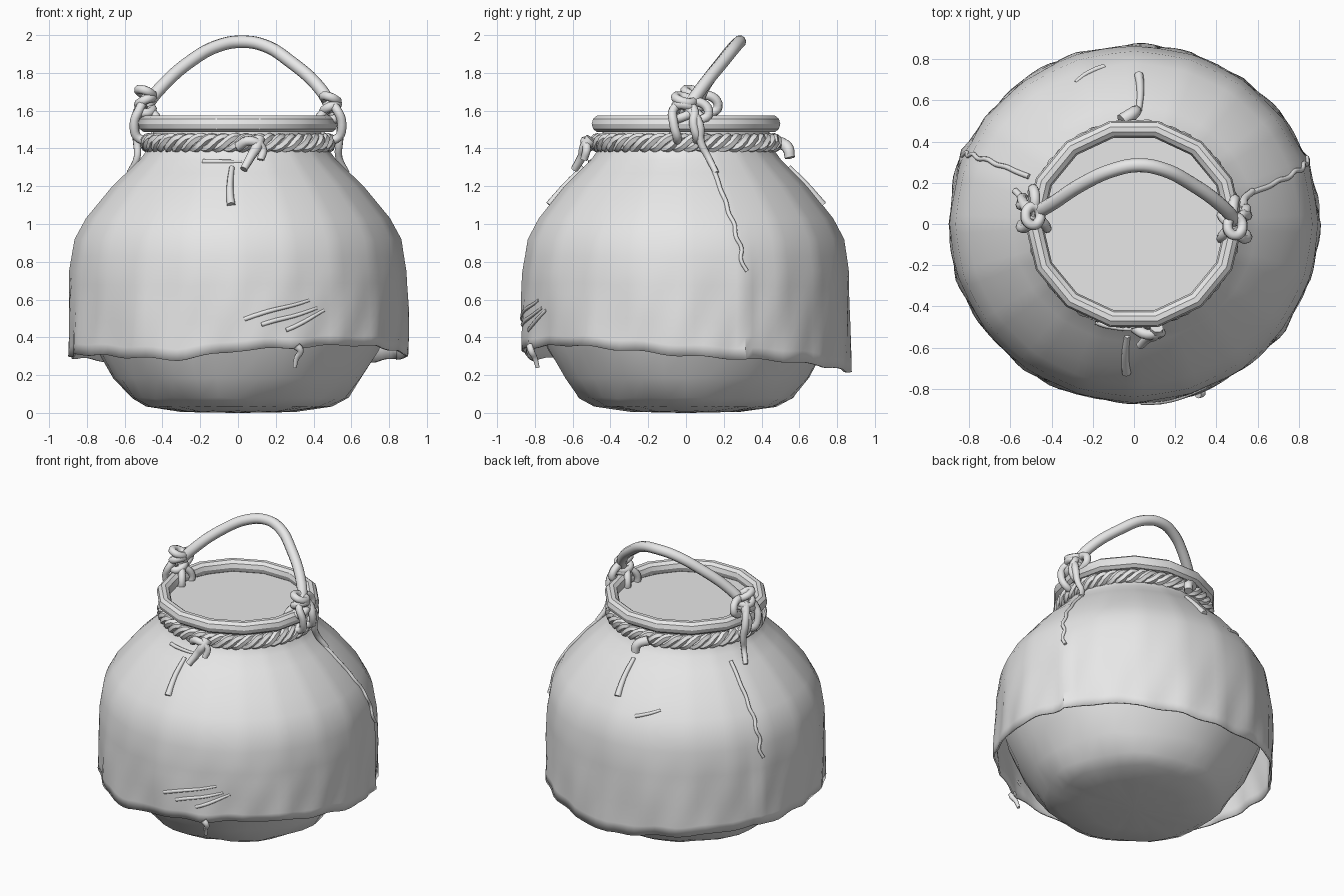
import bpy, bmesh, random
from math import sin, cos, pi, exp, radians, atan2
from mathutils import Vector

random.seed(4)
if "Cube" in bpy.data.objects:
    bpy.data.objects.remove(bpy.data.objects["Cube"], do_unlink=True)

clay = bpy.data.materials.new("light grey")
clay.use_nodes = True
clay.diffuse_color = (0.8, 0.8, 0.8, 1)
clay.node_tree.nodes["Principled BSDF"].inputs["Base Color"].default_value = (0.8, 0.8, 0.8, 1)


def finish(obj, angle=35):
    obj.data.materials.append(clay)
    bpy.ops.object.select_all(action="DESELECT")
    obj.select_set(True)
    bpy.context.view_layer.objects.active = obj
    bpy.ops.object.shade_smooth_by_angle(angle=radians(angle))
    return obj


def loft(name, rows, sides, point, cap=False, angle=35):
    """Skin rings of points; point(row, angle) gives each position."""
    bm = bmesh.new()
    rings = [[bm.verts.new(point(r, 2 * pi * i / sides)) for i in range(sides)] for r in rows]
    for low, high in zip(rings, rings[1:]):
        for i in range(sides):
            j = (i + 1) % sides
            bm.faces.new((low[i], low[j], high[j], high[i]))
    if cap:
        bm.faces.new(rings[0][::-1])
    mesh = bpy.data.meshes.new(name)
    bm.to_mesh(mesh)
    bm.free()
    obj = bpy.data.objects.new(name, mesh)
    bpy.context.collection.objects.link(obj)
    return finish(obj, angle)


def tube(name, points, radius, cyclic=False, taper=1.0, smooth=True, sides=2):
    """Round cord through the points, turned into a mesh."""
    curve = bpy.data.curves.new(name, "CURVE")
    curve.dimensions = "3D"
    curve.bevel_depth = radius
    curve.bevel_resolution = sides
    curve.use_fill_caps = True
    curve.resolution_u = 5
    if smooth:
        spline = curve.splines.new("BEZIER")
        spline.bezier_points.add(len(points) - 1)
        knots = spline.bezier_points
    else:
        spline = curve.splines.new("POLY")
        spline.points.add(len(points) - 1)
        knots = spline.points
    for i, (k, p) in enumerate(zip(knots, points)):
        k.co = p if smooth else (*p, 1)
        k.radius = 1 + (taper - 1) * i / max(1, len(points) - 1)
        if smooth:
            k.handle_left_type = k.handle_right_type = "AUTO"
    spline.use_cyclic_u = cyclic
    obj = bpy.data.objects.new(name, curve)
    bpy.context.collection.objects.link(obj)
    bpy.ops.object.select_all(action="DESELECT")
    obj.select_set(True)
    bpy.context.view_layer.objects.active = obj
    bpy.ops.object.convert(target="MESH")
    return finish(bpy.context.view_layer.objects.active, 50)


def lookup(table, z):
    """Linear interpolation in a rising table of (key, value)."""
    for (a, va), (b, vb) in zip(table, table[1:]):
        if z <= b:
            return va + (vb - va) * max(0, z - a) / (b - a)
    return table[-1][1]


def facet(a, n):
    step = 2 * pi / n
    return 0.5 + 0.5 * cos(step / 2) / cos(a % step - step / 2)


# Cloth draped over the jar
PROFILE = [(0.2, 0.9), (0.5, 0.9), (0.75, 0.893), (0.92, 0.865), (1.03, 0.805),
           (1.2, 0.665), (1.34, 0.52), (1.4, 0.475), (1.47, 0.465)]
HEM = [(0, 0.3), (40, 0.27), (70, 0.23), (90, 0.21), (115, 0.25), (160, 0.29), (205, 0.31),
       (250, 0.28), (270, 0.33), (310, 0.36), (325, 0.35), (360, 0.3)]
SEAMS = (radians(21), radians(157))


def cloth_point(z, a, lift=0.0):
    drop = max(0, min(1, (0.9 - z) / 0.7))
    r = lookup(PROFILE, z) * facet(a, 20) + lift
    r += drop * (0.007 * sin(9 * a + 5 * z) + 0.005 * sin(23 * a - 9 * z))
    for s in SEAMS:
        r += 0.022 * drop ** 0.5 * exp(-((a - s) / 0.04) ** 2)
    if z < 0.75:
        hem = lookup(HEM, a * 180 / pi) + 0.006 * sin(17 * a)
        z = hem + (z - 0.2) / 0.55 * (0.75 - hem)
    return Vector((r * cos(a), r * 0.968 * sin(a), z))


rows = [0.2, 0.27, 0.34, 0.42, 0.5, 0.58, 0.66, 0.75, 0.83, 0.92, 1.03, 1.12, 1.2, 1.27, 1.34, 1.4, 1.47]
cloth = loft("cloth_cover", rows, 120, cloth_point)
shell = cloth.modifiers.new("thickness", "SOLIDIFY")
shell.thickness = 0.012

# Rounded jar showing under the hem
JAR = [(0.0, 0.02), (0.004, 0.3), (0.03, 0.49), (0.075, 0.575), (0.18, 0.655), (0.33, 0.745), (0.5, 0.82),
       (0.7, 0.855), (0.9, 0.84), (1.03, 0.77), (1.2, 0.63), (1.36, 0.46), (1.53, 0.45)]


def jar_point(row, a):
    z, r = row
    crease = 0.012 * sin(7 * a + 20 * z) * (0.1 < r < 0.7) * (z < 0.3)
    r = r * facet(a, 18) + crease
    return (r * cos(a), r * 0.985 * sin(a), z + 0.5 * abs(crease))


loft("jar_body", JAR, 36, jar_point, cap=True)

# Faceted rim ring
def rim_point(p, a):
    t = 2 * pi * p / 10
    r = 0.485 + 0.043 * cos(t)
    return (r * cos(a), r * 0.97 * sin(a), 1.53 + 0.046 * sin(t))


loft("rim", range(11), 14, rim_point, angle=30)

# Level filling inside the mouth
bpy.ops.mesh.primitive_circle_add(vertices=14, radius=0.452, fill_type="NGON", location=(0, 0, 1.5))
filling = bpy.context.object
filling.name = "filling"
finish(filling)

# Twisted rope round the neck
for strand in range(3):
    path = []
    for i in range(240):
        a = 2 * pi * i / 240
        t = 16 * a + strand * 2 * pi / 3
        r = 0.478 + 0.018 * cos(t) + random.uniform(-0.003, 0.003)
        path.append((r * cos(a), r * 0.98 * sin(a), 1.43 + 0.028 * sin(t)))
    tube(f"neck_rope_{strand + 1}", path, 0.024, cyclic=True, smooth=False, sides=1)

# Carrying handle leaning to the back
arc = [(-0.49, 0.05, 1.62), (-0.42, 0.085, 1.71), (-0.24, 0.2, 1.87), (-0.1, 0.262, 1.945), (0.02, 0.285, 1.965),
       (0.14, 0.265, 1.945), (0.27, 0.2, 1.865), (0.44, 0.075, 1.71), (0.5, 0.0, 1.6)]
tube("handle", arc, 0.034, sides=3)

# Knots that lash the handle to the rim
for side, label, y, z in ((-1, "right", 0.04, 1.65), (1, "left", -0.01, 1.615)):
    x = side * 0.49
    for i, dz in enumerate((-0.045, 0.0, 0.045)):
        loop = [(x + 0.036 * cos(k * pi / 4), y + 0.045 * sin(k * pi / 4),
                 z + dz + 0.018 * sin(k * pi / 4 + 2 * i)) for k in range(8)]
        tube(f"{label}_knot_coil_{i + 1}", loop, 0.025, cyclic=True)
    for i, dy in enumerate((-0.055, 0.05)):
        yy = y + dy
        wrap = [(x, y, z + 0.02), (x + side * 0.03, yy, 1.61), (x + side * 0.06, yy, 1.53),
                (x + side * 0.03, yy + 0.02, 1.45), (x - side * 0.05, yy, 1.47),
                (x - side * 0.065, yy, 1.54), (x - side * 0.02, y, 1.61)]
        tube(f"{label}_rim_lashing_{i + 1}", wrap, 0.024)
    tail = [(x + side * 0.02, y + 0.02, z), (x + side * 0.055, y + 0.08, 1.53), (x + side * 0.045, y + 0.09, 1.43),
            (side * 0.535, 0.12, 1.35), (side * 0.575, 0.16, 1.27)]
    tube(f"{label}_lashing_tail", tail, 0.027, taper=0.6)
    ear = [(x, y, z), (x - side * 0.01, y + 0.08, z + 0.03), (x, y + 0.13, z - 0.03), (x, y + 0.08, z - 0.07)]
    tube(f"{label}_knot_ear", ear, 0.025)

# Raised seams down both sides of the cloth
for label, start, end in (("left", radians(15), SEAMS[0]), ("right", radians(155), SEAMS[1])):
    path = [cloth_point(1.3 - 0.55 * i / 9, start + (end - start) * i / 9 + 0.012 * sin(3 * i), 0.003)
            for i in range(10)]
    tube(f"{label}_seam", path, 0.013, taper=0.8)

# Rope ends hanging at front and back
front = [(0.11, -0.5, 1.45), (0.1, -0.535, 1.41), (0.07, -0.55, 1.36), (0.03, -0.59, 1.29)]
tube("front_rope_end", front, 0.034, taper=0.6)
tube("front_bow", [(0.0, -0.5, 1.41), (0.06, -0.535, 1.44), (0.13, -0.525, 1.4), (0.12, -0.54, 1.34)], 0.028, taper=0.7)
tube("back_rope_end", [(-0.06, 0.5, 1.43), (0.0, 0.54, 1.4), (0.01, 0.55, 1.35)], 0.034, taper=0.8)
for label, turn in (("front", radians(268)), ("back", radians(89))):
    drip = [cloth_point(z, turn + 0.03 * sin(9 * z), 0.002) for z in (1.3, 1.22, 1.15, 1.1)]
    tube(f"{label}_cord", drip, 0.014, taper=1.6)

# Creases pressed into the cloth
for i, (a, z, rise, span) in enumerate(((4.35, 1.33, 0.0, 0.4), (4.75, 0.42, 0.12, 0.4), (4.85, 0.37, 0.11, 0.35),
                                      (5.0, 0.33, 0.13, 0.25), (1.75, 1.02, 0.05, 0.2))):
    fold = [cloth_point(z + rise * t / 5, a + span * t / 5, -0.004 + 0.004 * sin(pi * t / 5)) for t in range(6)]
    tube(f"cloth_fold_{i + 1}", fold, 0.013, taper=0.7)

# Small torn tassel at the front hem
torn = [cloth_point(0.22, radians(290)), (0.33, -0.82, 0.33), (0.31, -0.8, 0.29), (0.3, -0.785, 0.24)]
tube("hem_tassel", torn, 0.022, taper=0.5)
